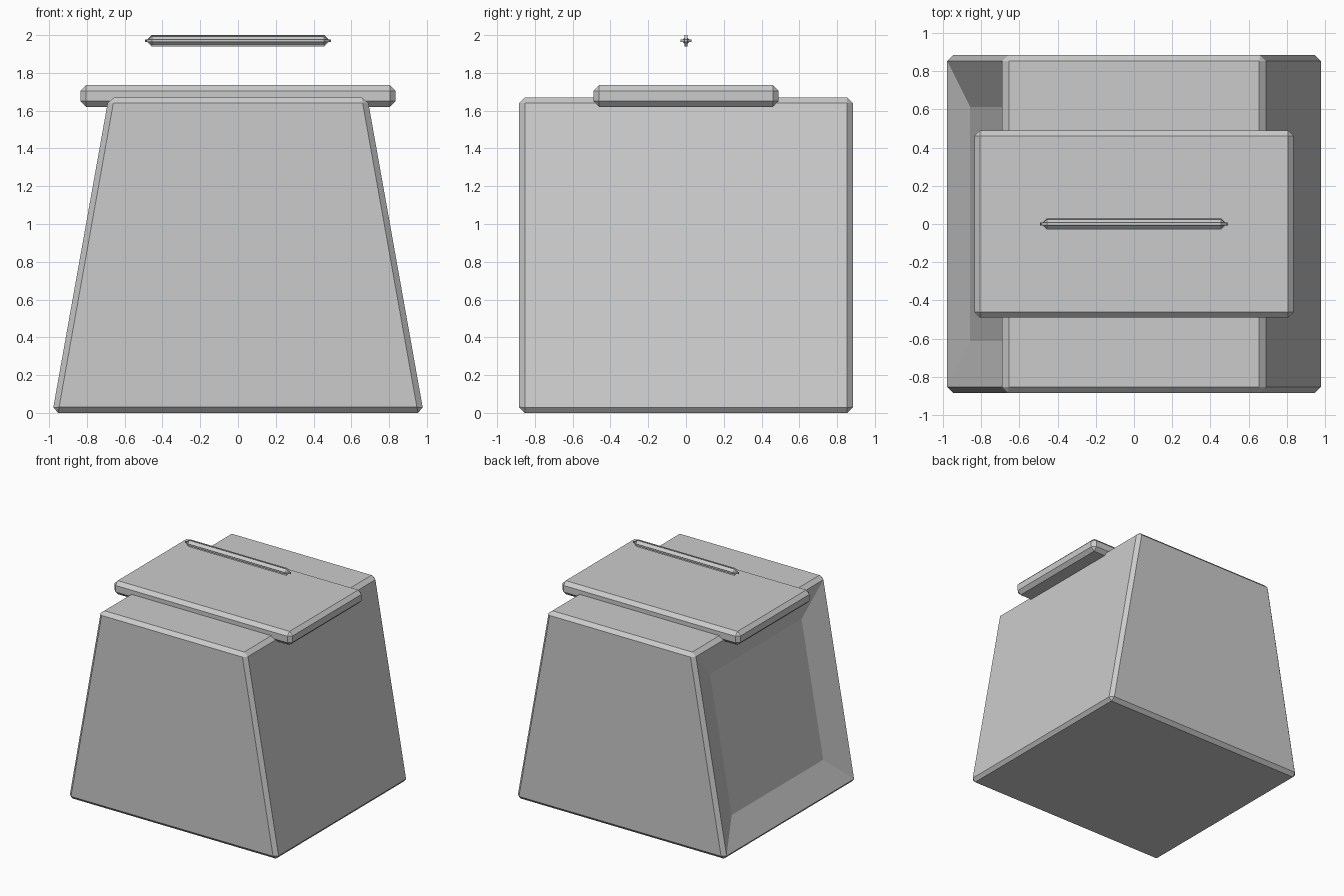
import bpy, bmesh

if "Cube" in bpy.data.objects:
    bpy.data.objects.remove(bpy.data.objects["Cube"])

grey = bpy.data.materials.new("plain grey")
grey.diffuse_color = (0.6, 0.6, 0.6, 1)
grey.use_nodes = True
grey.node_tree.nodes["Principled BSDF"].inputs["Base Color"].default_value = grey.diffuse_color


def bevelled_block(name, half, z0, z1, width, top_x=None, recess=None):
    """Box with chamfered edges, optionally tapered in x and recessed on the left."""
    bm = bmesh.new()
    bmesh.ops.create_cube(bm, size=2)
    for v in bm.verts:
        up = v.co.z > 0
        hx = top_x if (up and top_x) else half[0]
        v.co = (v.co.x * hx, v.co.y * half[1], z1 if up else z0)
    bmesh.ops.bevel(bm, geom=bm.edges[:], offset=width, segments=1,
                    affect='EDGES', clamp_overlap=False)
    if recess:
        bm.normal_update()
        side = max((f for f in bm.faces if f.normal.x < -0.9),
                   key=lambda f: f.calc_area())
        bmesh.ops.inset_individual(bm, faces=[side], thickness=recess[0],
                                   depth=-recess[1], use_even_offset=True)
    mesh = bpy.data.meshes.new(name)
    bm.to_mesh(mesh)
    bm.free()
    mesh.materials.append(grey)
    ob = bpy.data.objects.new(name, mesh)
    bpy.context.collection.objects.link(ob)
    return ob


# Tapered body with a sunken panel on the left side
bevelled_block("body", (0.983, 0.883), 0, 1.67, 0.03, top_x=0.685, recess=(0.24, 0.08))
# Flat lid slab resting on the body
bevelled_block("lid", (0.835, 0.49), 1.62, 1.735, 0.03)
# Thin floating handle; chamfers overlap into a star section
bevelled_block("handle", (0.493, 0.03), 1.94, 2.0, 0.037)
